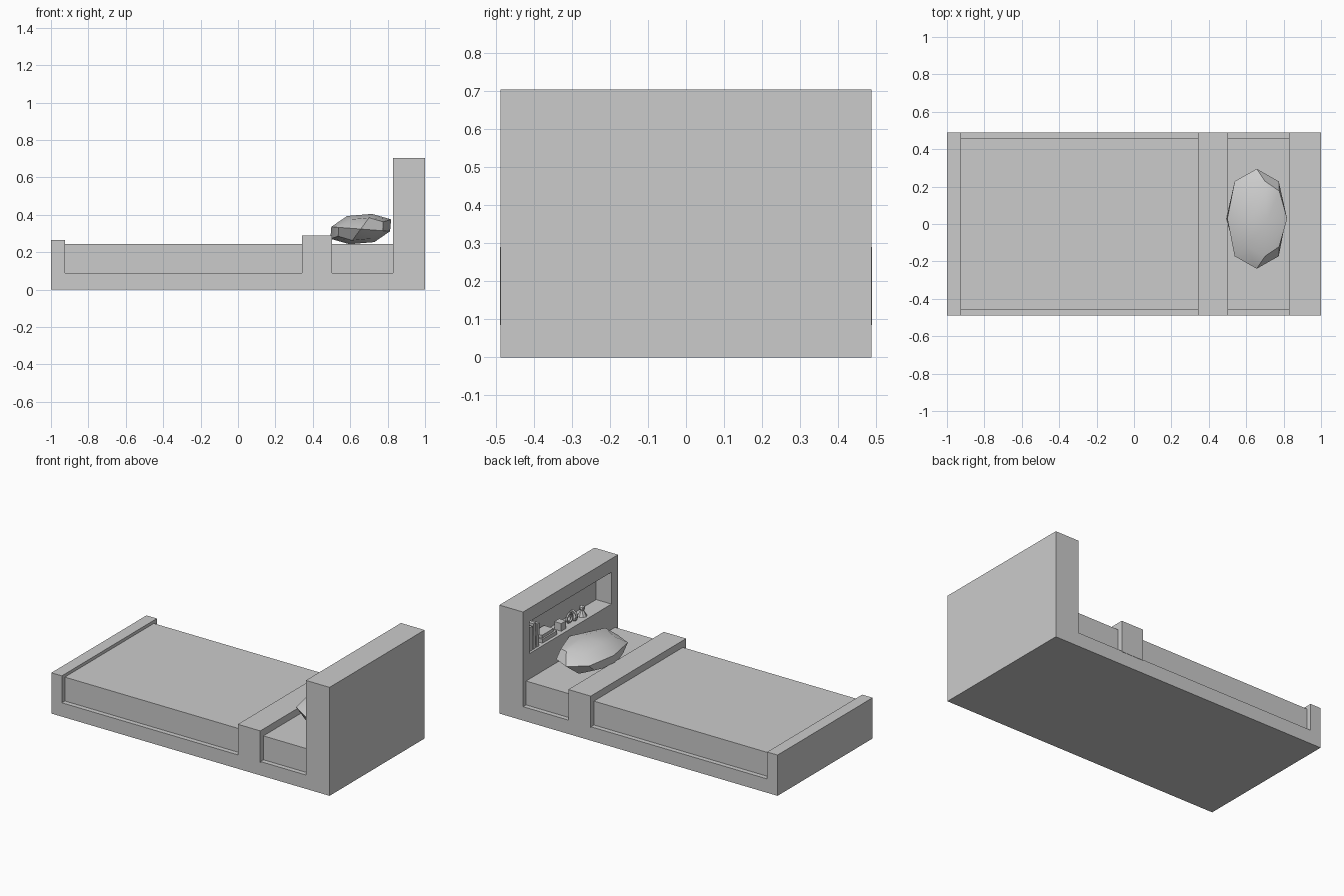
import bpy, bmesh, math
from mathutils import Vector, Matrix

if "Cube" in bpy.data.objects:
    bpy.data.objects.remove(bpy.data.objects["Cube"])


def finish(bm, name):
    bmesh.ops.recalc_face_normals(bm, faces=bm.faces)
    me = bpy.data.meshes.new(name)
    bm.to_mesh(me)
    bm.free()
    ob = bpy.data.objects.new(name, me)
    bpy.context.collection.objects.link(ob)
    return ob


def box(name, x, y, z, tilt=0.0):
    """Box from (min, max) ranges, optionally leaning about the x axis."""
    bm = bmesh.new()
    c = Vector((sum(x) / 2, sum(y) / 2, sum(z) / 2))
    size = (x[1] - x[0], y[1] - y[0], z[1] - z[0])
    m = Matrix.Translation(c) @ Matrix.Rotation(tilt, 4, 'X') @ Matrix.Diagonal((*size, 1))
    bmesh.ops.create_cube(bm, size=1, matrix=m)
    return finish(bm, name)


# bed frame: side profile extruded across the width
W = 0.488
profile = [(-1, 0), (1, 0), (1, .705), (.83, .705), (.83, .09),
           (-.925, .09), (-.925, .265), (-1, .265)]
bm = bmesh.new()
side = bm.faces.new([bm.verts.new((x, -W, z)) for x, z in profile])
ext = bmesh.ops.extrude_face_region(bm, geom=[side])
bmesh.ops.translate(bm, vec=(0, 2 * W, 0),
                    verts=[g for g in ext['geom'] if isinstance(g, bmesh.types.BMVert)])
bmesh.ops.recalc_face_normals(bm, faces=bm.faces)

# shelf niche sunk into the headboard's inner face
inner = next(f for f in bm.faces if all(abs(v.co.x - .83) < 1e-4 for v in f.verts))
bmesh.ops.inset_individual(bm, faces=[inner], thickness=.05)
for v in inner.verts:
    v.co = (.83, math.copysign(.42, v.co.y), .617 if v.co.z > .4 else .41)
niche = bmesh.ops.extrude_discrete_faces(bm, faces=[inner])['faces'][0]
bmesh.ops.translate(bm, vec=(.11, 0, 0), verts=niche.verts)
finish(bm, "bed_frame")

# mattress and the raised band across it
box("mattress", (-.925, .83), (-.457, .457), (.09, .245))
box("folded_band", (.342, .503), (-.49, .49), (.085, .29))

# pillow: rounded coarse cube, skewed slightly toward the headboard
bm = bmesh.new()
bmesh.ops.create_cube(bm, size=2)
bmesh.ops.subdivide_edges(bm, edges=bm.edges[:], cuts=1, use_grid_fill=True)
along, across, up = Vector((.157, 0, -.012)), Vector((0, .267, 0)), Vector((.06, 0, .081))
for v in bm.verts:
    p = v.co * (1, .75, 5 / 9)[sum(abs(c) > .5 for c in v.co) - 1]
    v.co = Vector((.656, .028, .324)) + along * p.x + across * p.y + up * p.z
pillow = finish(bm, "pillow")
bpy.context.view_layer.objects.active = pillow
pillow.select_set(True)
bpy.ops.object.shade_smooth_by_angle(angle=math.radians(30))

# books standing and lying on the shelf
for i, h in enumerate((.155, .165, .15)):
    y = .385 - i * .036
    box(f"upright_book_{i + 1}", (.845, .925), (y - .013, y + .013), (.41, .41 + h), .03 * i)
box("flat_book_lower", (.85, .93), (.11, .26), (.41, .435))
box("flat_book_upper", (.86, .93), (.13, .25), (.435, .455))
box("trinket_box", (.855, .905), (.01, .06), (.41, .46))

# interlocked ring ornament
for i, (y, rot) in enumerate(((-.06, 0), (-.10, 80))):
    bpy.ops.mesh.primitive_torus_add(major_segments=12, minor_segments=6, major_radius=.028,
                                     minor_radius=.008, location=(.88, y, .446),
                                     rotation=(0, math.radians(90), math.radians(rot)))
    bpy.context.object.name = f"ornament_ring_{i + 1}"

# small figurine
bpy.ops.mesh.primitive_cone_add(vertices=8, radius1=.03, radius2=.008, depth=.04,
                                location=(.88, -.19, .43))
bpy.context.object.name = "figurine_body"
bpy.ops.mesh.primitive_ico_sphere_add(subdivisions=1, radius=.02, location=(.88, -.19, .46))
bpy.context.object.name = "figurine_head"
